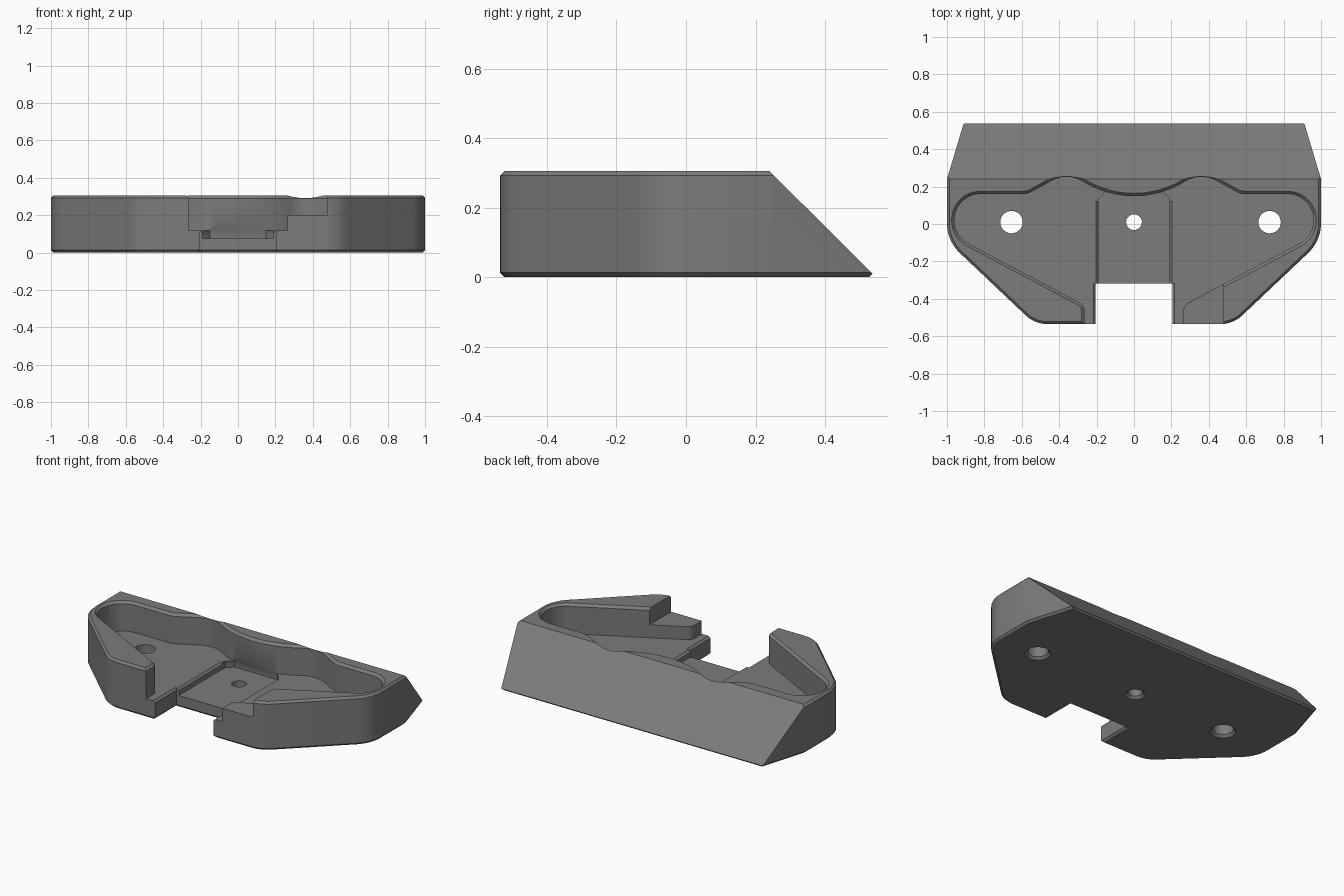
import bpy, bmesh, math
from mathutils import Vector

if "Cube" in bpy.data.objects:
    bpy.data.objects.remove(bpy.data.objects["Cube"])


def rounded(points, steps=10):
    """Closed plan outline from (x, y, radius) corners."""
    out = []
    n = len(points)
    for i, (x, y, r) in enumerate(points):
        p = Vector((x, y))
        if r == 0:
            out.append(p)
            continue
        a = (Vector(points[i - 1][:2]) - p).normalized()
        b = (Vector(points[(i + 1) % n][:2]) - p).normalized()
        half = a.angle(b) / 2
        t = r / math.tan(half)
        c = p + (a + b).normalized() * (r / math.sin(half))
        s, e = p + a * t - c, p + b * t - c
        sweep = s.angle(e)
        for k in range(steps + 1):
            f = k / steps
            v = (s * math.sin((1 - f) * sweep) + e * math.sin(f * sweep)) / math.sin(sweep)
            out.append(c + v)
    return out


def offset(pts, d):
    """Mitred outward offset of a counter-clockwise outline."""
    out = []
    for i, p in enumerate(pts):
        u = (p - pts[i - 1]).normalized()
        v = (pts[(i + 1) % len(pts)] - p).normalized()
        n1, n2 = Vector((u.y, -u.x)), Vector((v.y, -v.x))
        out.append(p + (n1 + n2) * (d / (1 + n1.dot(n2))))
    return out


def stack(name, rings):
    """Solid through matching outlines, given as (z, outline) from bottom to top."""
    bm = bmesh.new()
    loops = [[bm.verts.new((p[0], p[1], z)) for p in pts] for z, pts in rings]
    n = len(loops[0])
    for lo, hi in zip(loops, loops[1:]):
        for i in range(n):
            j = (i + 1) % n
            bm.faces.new((lo[i], lo[j], hi[j], hi[i]))
    bm.faces.new(loops[0][::-1])
    bm.faces.new(loops[-1])
    bmesh.ops.recalc_face_normals(bm, faces=bm.faces[:])
    me = bpy.data.meshes.new(name)
    bm.to_mesh(me)
    bm.free()
    ob = bpy.data.objects.new(name, me)
    bpy.context.collection.objects.link(ob)
    return ob


def rect(x0, x1, y0, y1):
    return [Vector(p) for p in ((x0, y0), (x1, y0), (x1, y1), (x0, y1))]


def circle(x, y, r, n=32):
    return [Vector((x + r * math.cos(2 * math.pi * i / n),
                    y + r * math.sin(2 * math.pi * i / n))) for i in range(n)]


def mirrored(half):
    """Add the left half to right-half corners running front to back."""
    return half + [(-x, y, r) for x, y, r in reversed(half) if x > 0]


H, C = 0.305, 0.013

# Body: notched plate with chamfered top and bottom rims
plan = rounded(mirrored([(0.205, -0.317, 0), (0.205, -0.535, 0), (0.53, -0.535, 0.17),
                         (1.0, -0.09, 0.22), (1.0, 0.24, 0), (0.91, 0.54, 0)]))
body = stack("body", [(0, offset(plan, -C)), (C, plan), (H - C, plan), (H, offset(plan, -C))])

# Sloping back
bm = bmesh.new()
bm.from_mesh(body.data)
bmesh.ops.bisect_plane(bm, geom=bm.verts[:] + bm.edges[:] + bm.faces[:], dist=1e-6,
                       plane_co=(0, 0.24, H), plane_no=(0, 0.293, 0.295), clear_outer=True)
bmesh.ops.holes_fill(bm, edges=[e for e in bm.edges if e.is_boundary])
bmesh.ops.recalc_face_normals(bm, faces=bm.faces[:])
bm.to_mesh(body.data)
bm.free()

# Pocket with a wavy back wall, open to the front
pocket = rounded(mirrored([(0.265, -0.62, 0), (0.265, -0.434, 0.05), (0.96, -0.065, 0.14),
                           (0.96, 0.16, 0.138), (0.57, 0.16, 0.1), (0.356, 0.277, 0.16),
                           (0, 0.06, 0.52)]), 12)
cutters = [stack("pocket_cutter", [(0.118, pocket), (H - 0.015, pocket),
                                   (H + 0.01, offset(pocket, 0.025))])]

# Lowered ledge on the front right
cutters.append(stack("ledge_cutter", [(z, rect(0.2, 0.478, -0.63, -0.3)) for z in (0.2, 0.4)]))


# Central slot, undercutting the back wall
def slot(yb, w=0.19):
    return [Vector(p) for p in ((-w, -0.4), (w, -0.4), (w, yb - 0.04), (0.15, yb),
                                (-0.15, yb), (-w, yb - 0.04))]


cutters.append(stack("slot_cutter", [(0.075, slot(0.18)), (0.1, slot(0.18)), (0.19, slot(0.148))]))

# Chamfers along the slot and notch edges
for name, w, y0, y1 in (("slot_edge_cutter", 0.19, -0.41, 0.12),
                        ("notch_edge_cutter", 0.205, -0.64, -0.317)):
    cutters.append(stack(name, [(0.106, rect(-w, w, y0, y1)),
                                (0.126, rect(-w - 0.02, w + 0.02, y0, y1))]))

# Screw holes, flared underneath
for x, r in ((-0.655, 0.06), (0, 0.042), (0.725, 0.06)):
    cutters.append(stack("hole_cutter", [(-0.01, circle(x, 0.01, r + 0.025)),
                                         (0.015, circle(x, 0.01, r)),
                                         (0.25, circle(x, 0.01, r))]))

bpy.context.view_layer.objects.active = body
body.select_set(True)
for c in cutters:
    c.hide_render = True
    m = body.modifiers.new("cut", 'BOOLEAN')
    m.operation = 'DIFFERENCE'
    m.solver = 'EXACT'
    m.object = c
    bpy.ops.object.modifier_apply(modifier=m.name)
    bpy.data.objects.remove(c)

# Single grey finish
grey = bpy.data.materials.new("mid_grey")
grey.diffuse_color = (0.2, 0.2, 0.2, 1)
grey.use_nodes = True
grey.node_tree.nodes["Principled BSDF"].inputs["Base Color"].default_value = grey.diffuse_color
body.data.materials.clear()
body.data.materials.append(grey)
bpy.ops.object.shade_smooth_by_angle(angle=math.radians(25))
